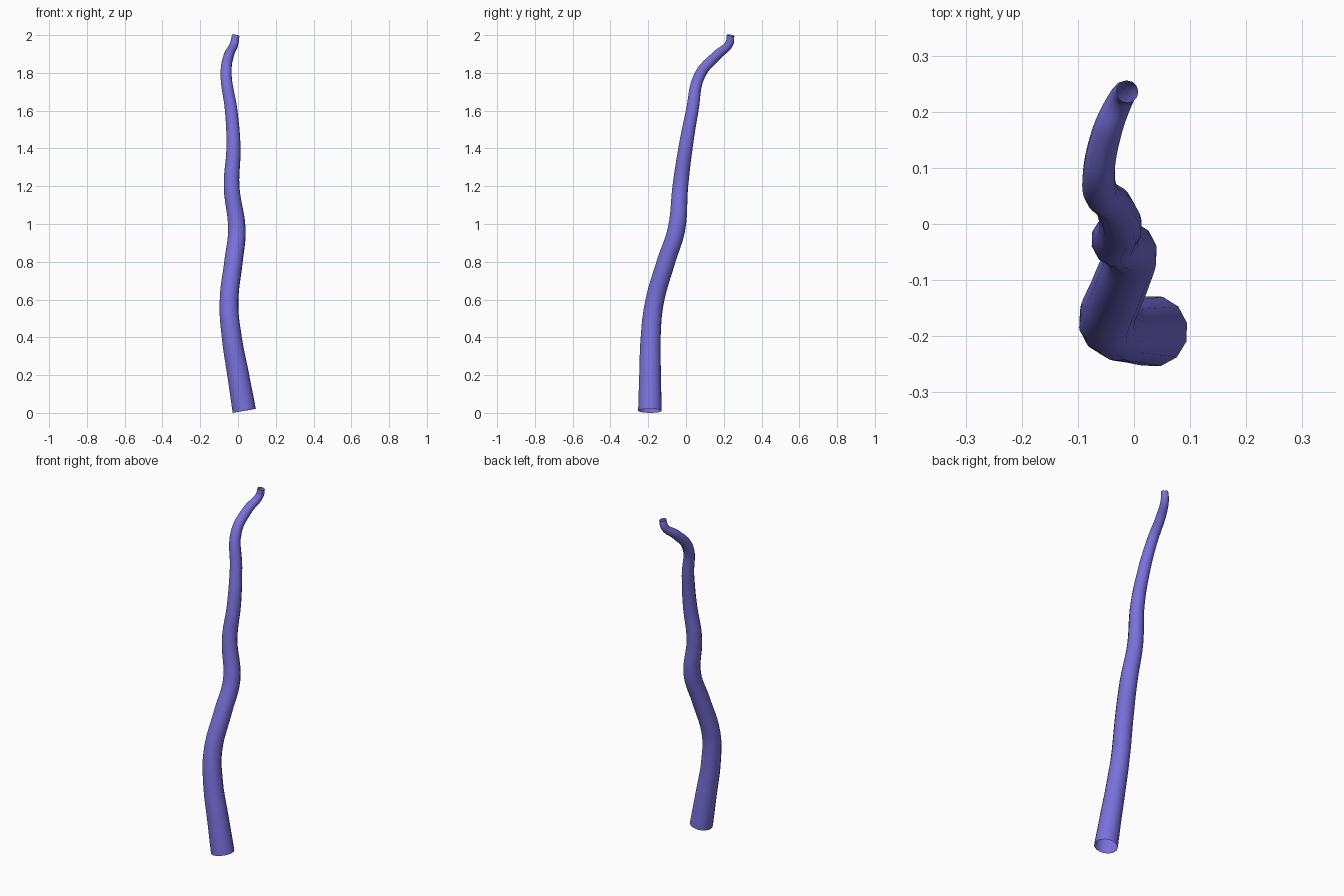
import bpy, math

if "Cube" in bpy.data.objects:
    bpy.data.objects.remove(bpy.data.objects["Cube"])

# Centre line of the stalk: x, y, z, radius
PATH = [
    (0.033, -0.191, 0.011, 0.064),
    (0.001, -0.190, 0.20, 0.059),
    (-0.033, -0.187, 0.40, 0.054),
    (-0.048, -0.168, 0.58, 0.0505),
    (-0.024, -0.106, 0.80, 0.0495),
    (-0.006, -0.051, 0.97, 0.0475),
    (-0.034, -0.030, 1.20, 0.0425),
    (-0.024, -0.003, 1.40, 0.0385),
    (-0.036, 0.033, 1.60, 0.034),
    (-0.063, 0.074, 1.79, 0.030),
    (-0.048, 0.165, 1.895, 0.0265),
    (-0.020, 0.229, 1.955, 0.022),
    (-0.012, 0.236, 1.999, 0.020),
]

# Stalk: bezier path with a 12-sided tapered round section, open at both ends
curve = bpy.data.curves.new("stalk", 'CURVE')
curve.dimensions = '3D'
curve.resolution_u = 6
curve.bevel_depth = 1.0
curve.bevel_resolution = 4
curve.use_fill_caps = False
curve.fill_mode = 'FULL'
spline = curve.splines.new('BEZIER')
spline.bezier_points.add(len(PATH) - 1)
for point, (x, y, z, r) in zip(spline.bezier_points, PATH):
    point.co = (x, y, z)
    point.radius = r
    point.tilt = math.radians(15)
    point.handle_left_type = point.handle_right_type = 'AUTO'
spline.use_smooth = True

stalk = bpy.data.objects.new("stalk", curve)
bpy.context.collection.objects.link(stalk)

# Turn the swept curve into a smooth mesh
bpy.context.view_layer.objects.active = stalk
stalk.select_set(True)
bpy.ops.object.convert(target='MESH')
stalk = bpy.context.object
bpy.ops.object.shade_smooth()

# Violet colour
mat = bpy.data.materials.new("violet")
mat.diffuse_color = (0.19, 0.165, 0.72, 1)
mat.use_nodes = True
mat.node_tree.nodes["Principled BSDF"].inputs["Base Color"].default_value = mat.diffuse_color
stalk.data.materials.clear()
stalk.data.materials.append(mat)
